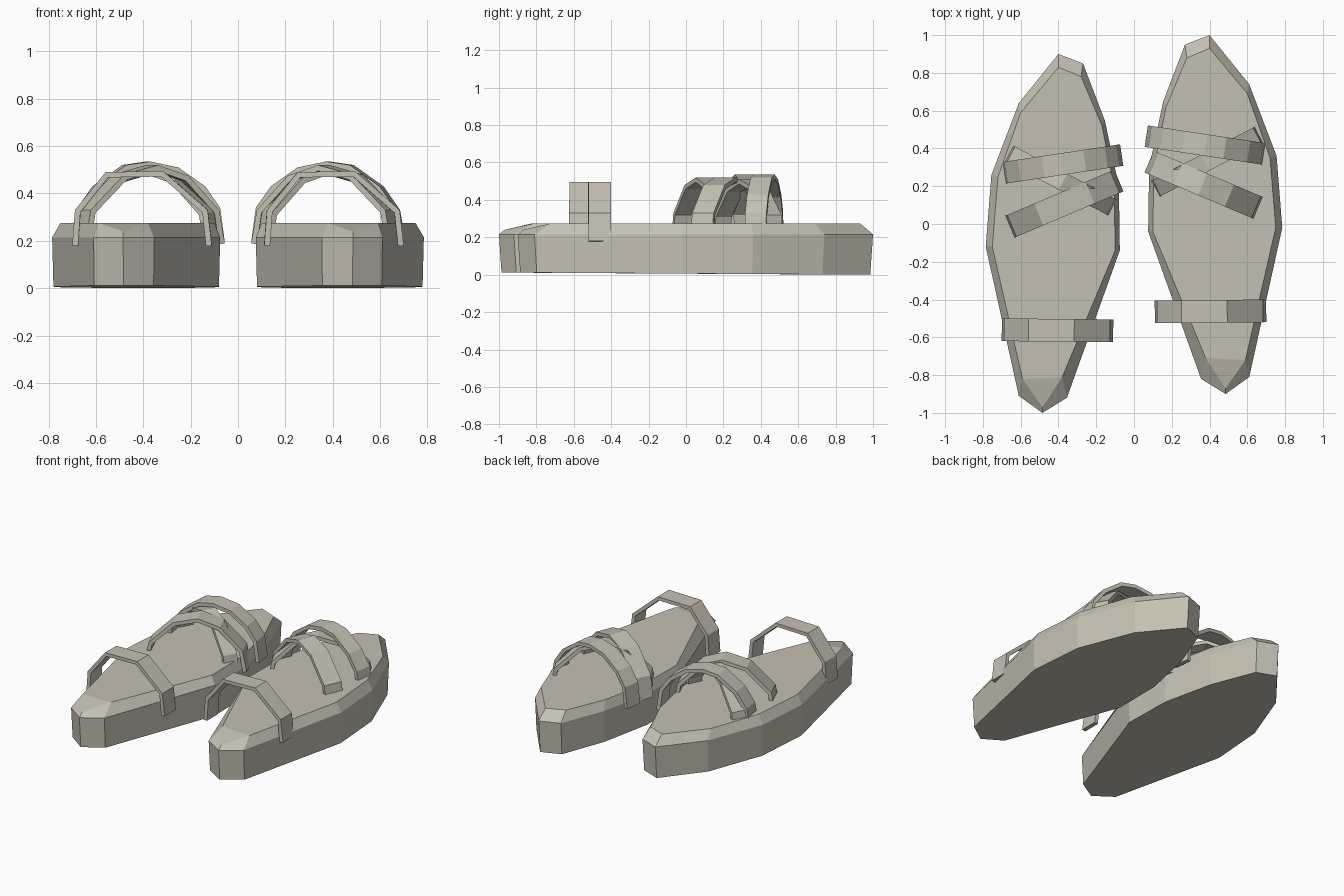
import bpy
import bmesh
from mathutils import Vector

cube = bpy.data.objects.get("Cube")
if cube:
    bpy.data.objects.remove(cube, do_unlink=True)

# One warm grey for everything
mat = bpy.data.materials.new("warm_grey")
mat.use_nodes = True
COLOUR = (0.56, 0.53, 0.45, 1)
mat.diffuse_color = COLOUR
mat.node_tree.nodes["Principled BSDF"].inputs["Base Color"].default_value = COLOUR


def finish(name, bm):
    mesh = bpy.data.meshes.new(name)
    bm.to_mesh(mesh)
    bm.free()
    mesh.materials.append(mat)
    obj = bpy.data.objects.new(name, mesh)
    bpy.context.collection.objects.link(obj)
    return obj


# Sole outline from the toe round the outer side to the heel and back
WALL = [(.40, 1.0), (.61, .74), (.755, .36), (.785, -.02), (.61, -.81), (.485, -.90),
        (.355, -.82), (.075, -.04), (.08, .30), (.155, .65), (.27, .95)]
RIM = [(.40, .93), (.60, .69), (.72, .35), (.75, -.02), (.59, -.72), (.485, -.87),
       (.38, -.71), (.10, -.04), (.105, .30), (.17, .62), (.28, .88)]
HEEL_TIP = 5


def sole(name, side, shift):
    bm = bmesh.new()

    def ring(points, height, scale=1):
        return [bm.verts.new((side * (.43 + (x - .43) * scale), y * scale + shift, height(i, y)))
                for i, (x, y) in enumerate(points)]

    rings = [ring(WALL, lambda i, y: .006 - .006 * y, .985),
             ring(WALL, lambda i, y: .215),
             ring(RIM, lambda i, y: .24 if i == HEEL_TIP else .275)]
    n = len(WALL)
    for low, high in zip(rings, rings[1:]):
        for i in range(n):
            j = (i + 1) % n
            bm.faces.new((low[i], low[j], high[j], high[i]))
    bm.faces.new(rings[0])
    # Flat footbed, with a sloping triangle at the heel
    top = rings[2]
    bm.faces.new(top[:HEEL_TIP] + top[HEEL_TIP + 1:])
    bm.faces.new(top[HEEL_TIP - 1:HEEL_TIP + 2])
    bmesh.ops.recalc_face_normals(bm, faces=bm.faces)
    finish(name, bm)


def strap(name, start, end, width, profile, side, shift):
    """Faceted band; profile holds (fraction along, height) pairs."""
    a = Vector((side * start[0], start[1] + shift, 0))
    b = Vector((side * end[0], end[1] + shift, 0))
    d = (b - a).normalized()
    across = Vector((-d.y, d.x, 0)) * width / 2
    bm = bmesh.new()
    rows = []
    for t, z in profile:
        p = a.lerp(b, t) + Vector((0, 0, z))
        rows.append((bm.verts.new(p - across), bm.verts.new(p + across)))
    for r, s in zip(rows, rows[1:]):
        bm.faces.new((r[0], s[0], s[1], r[1]))
    obj = finish(name, bm)
    solid = obj.modifiers.new("thickness", "SOLIDIFY")
    solid.thickness = .025
    solid.offset = -1


HEEL_ARCH = [(0, .18), (.02, .33), (.24, .49), (.65, .495), (.97, .33), (1, .18)]
FRONT_ARCH = [(0, .20), (.03, .34), (.13, .43), (.31, .51), (.5, .535),
              (.66, .52), (.86, .43), (.97, .33), (1, .22)]
CROSS_ARCH = [(0, .19), (.04, .33), (.26, .475), (.48, .52), (.72, .48), (.96, .33), (1, .19)]
LOWER_ARCH = [(t, z - .01) for t, z in CROSS_ARCH]

# The right sandal is a mirrored copy set slightly back
for label, side, shift in (("left", 1, 0), ("right", -1, -.1)):
    sole(label + "_sole", side, shift)
    strap(label + "_toe_strap", (.065, .465), (.695, .37), .115, FRONT_ARCH, side, shift)
    strap(label + "_instep_strap", (.08, .33), (.67, .08), .125, CROSS_ARCH, side, shift)
    strap(label + "_cross_strap", (.10, .18), (.675, .48), .095, LOWER_ARCH, side, shift)
    # Heel band keeps the same lopsided arch on both feet
    ends = [(.11, -.465), (.70, -.46)]
    if side < 0:
        ends.reverse()
    strap(label + "_heel_strap", *ends, .12, HEEL_ARCH, side, shift)
